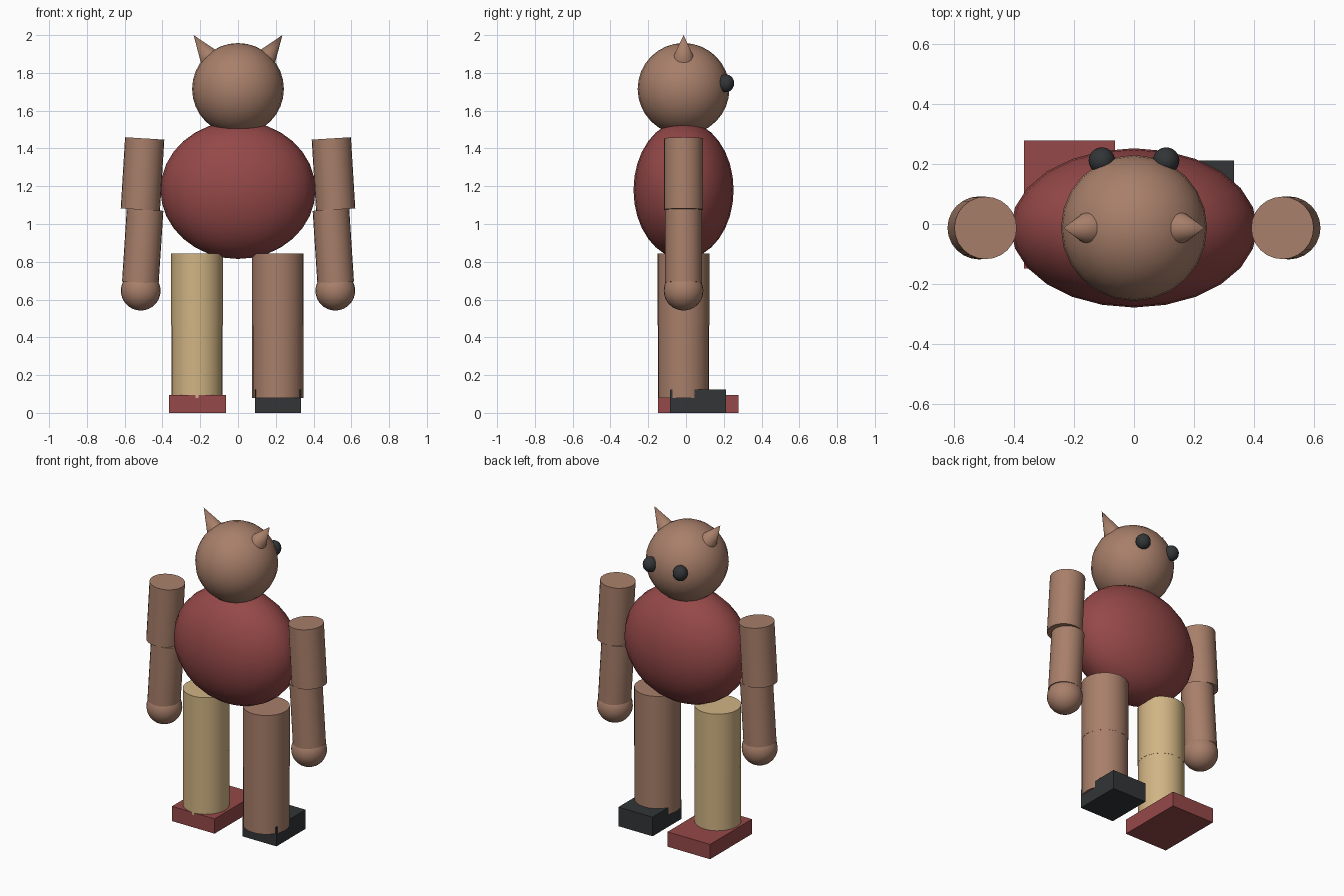
import bpy
import math
from mathutils import Vector

if "Cube" in bpy.data.objects:
    bpy.data.objects.remove(bpy.data.objects["Cube"])


def material(name, rgb):
    """Flat colour given as 0-255 display values, stored as linear."""
    lin = [((c / 255 + 0.055) / 1.055) ** 2.4 for c in rgb]
    mat = bpy.data.materials.new(name)
    mat.diffuse_color = (*lin, 1)
    mat.use_nodes = True
    mat.node_tree.nodes["Principled BSDF"].inputs["Base Color"].default_value = mat.diffuse_color
    return mat


BROWN = material("brown", (168, 127, 106))
TAN = material("tan", (209, 180, 132))
RED = material("dusty_red", (149, 72, 72))
DARK = material("dark_grey", (50, 53, 55))
Y = -0.013  # depth of the body axis


def finish(name, mat, smooth=True):
    ob = bpy.context.object
    ob.name = name
    ob.data.materials.append(mat)
    bpy.ops.object.transform_apply(location=False, rotation=True, scale=True)
    if smooth:
        bpy.ops.object.shade_smooth_by_angle(angle=math.radians(35))
    return ob


def ball(name, centre, radii, mat):
    bpy.ops.mesh.primitive_uv_sphere_add(segments=24, ring_count=16, radius=1, location=centre)
    bpy.context.object.scale = radii
    return finish(name, mat)


def rod(name, start, end, r1, r2, mat):
    """Cylinder or cone running from start to end."""
    a, b = Vector(start), Vector(end)
    bpy.ops.mesh.primitive_cone_add(vertices=24, radius1=r1, radius2=r2,
                                    depth=(b - a).length, location=(a + b) / 2)
    bpy.context.object.rotation_euler = (b - a).to_track_quat('Z', 'Y').to_euler()
    return finish(name, mat)


def box(name, low, high, mat):
    a, b = Vector(low), Vector(high)
    bpy.ops.mesh.primitive_cube_add(size=1, location=(a + b) / 2)
    bpy.context.object.scale = b - a
    return finish(name, mat, smooth=False)


# Torso and head
ball("torso", (0, Y, 1.18), (0.41, 0.265, 0.365), RED)
ball("head", (0, Y, 1.715), (0.243, 0.243, 0.243), BROWN)

# Paired parts: ears, eyes, arms and hands
for side, s in (("left", -1), ("right", 1)):
    rod(f"{side}_ear", (s * 0.147, Y, 1.876), (s * 0.235, Y, 2.0), 0.057, 0, BROWN)
    ball(f"{side}_eye", (s * 0.107, 0.211, 1.745), (0.044, 0.044, 0.047), DARK)
    rod(f"{side}_upper_arm", (s * 0.517, Y, 1.076), (s * 0.494, Y, 1.453), 0.104, 0.104, BROWN)
    rod(f"{side}_forearm", (s * 0.517, Y, 0.690), (s * 0.492, Y, 1.076), 0.097, 0.097, BROWN)
    ball(f"{side}_hand", (s * 0.515, Y, 0.647), (0.105, 0.105, 0.105), BROWN)

# Legs in two segments, one tan and one brown
for side, x, mat in (("left", -0.217, TAN), ("right", 0.211, BROWN)):
    rod(f"{side}_thigh", (x, Y, 0.462), (x, Y, 0.845), 0.137, 0.137, mat)
    rod(f"{side}_shin", (x, Y, 0.08), (x, Y, 0.462), 0.136, 0.136, mat)

# Mismatched feet
box("left_foot", (-0.366, -0.148, 0), (-0.063, 0.278, 0.095), RED)
box("right_foot", (0.09, -0.085, 0), (0.333, 0.211, 0.123), DARK)
